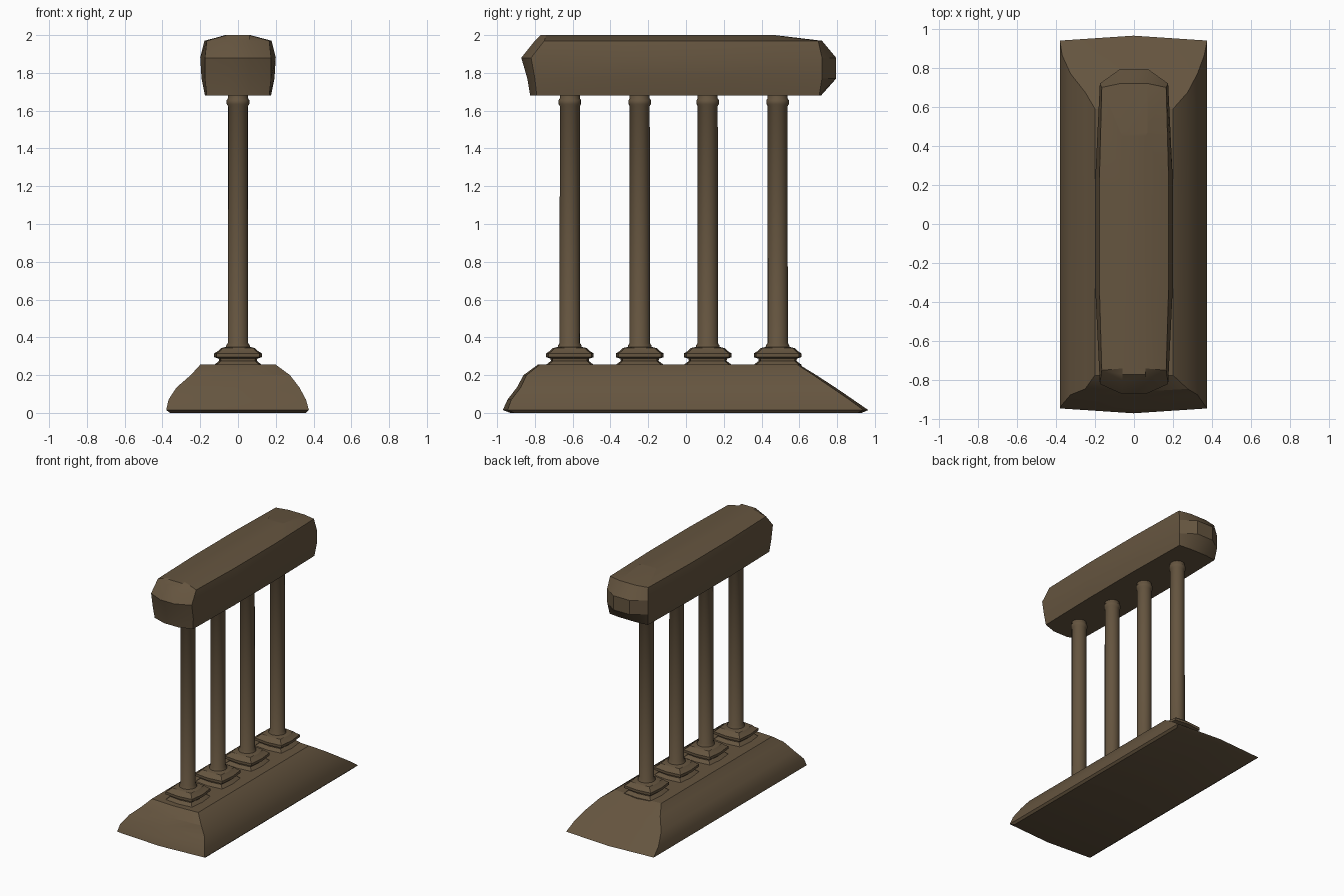
import bpy, bmesh
from math import cos, sin, pi, radians

if "Cube" in bpy.data.objects:
    bpy.data.objects.remove(bpy.data.objects["Cube"])

stone = bpy.data.materials.new("brown_stone")
stone.diffuse_color = (0.13, 0.09, 0.05, 1)
stone.use_nodes = True
stone.node_tree.nodes["Principled BSDF"].inputs["Base Color"].default_value = stone.diffuse_color


def loft(name, rings, smooth=None):
    """Skin a stack of equal-length closed rings and cap both ends."""
    bm = bmesh.new()
    loops = [[bm.verts.new(p) for p in ring] for ring in rings]
    for a, b in zip(loops, loops[1:]):
        for i in range(len(a)):
            j = (i + 1) % len(a)
            bm.faces.new((a[i], a[j], b[j], b[i]))
    bm.faces.new(loops[0][::-1])
    bm.faces.new(loops[-1])
    bmesh.ops.recalc_face_normals(bm, faces=bm.faces[:])
    mesh = bpy.data.meshes.new(name)
    bm.to_mesh(mesh)
    bm.free()
    ob = bpy.data.objects.new(name, mesh)
    mesh.materials.append(stone)
    bpy.context.collection.objects.link(ob)
    if smooth:
        bpy.ops.object.select_all(action='DESELECT')
        ob.select_set(True)
        bpy.context.view_layer.objects.active = ob
        bpy.ops.object.shade_smooth_by_angle(angle=radians(smooth))
    return ob


def slab(z, x0, x1, y0, y1, bow=0.0):
    """Rectangle with bowed short ends."""
    m = (x0 + x1) / 2
    return [(x0, y0, z), (m, y0 - bow, z), (x1, y0, z),
            (x1, y1, z), (m, y1 + bow, z), (x0, y1, z)]


def capsule(z, xe, xm, y0, y1, nose0, nose1):
    """Long outline with blunt noses and slightly swollen sides."""
    return [(-xe, y0, z), (-.06, nose0, z), (.06, nose0, z), (xe, y0, z),
            (xm, -.3, z), (xm, .2, z), (xe, y1, z), (.07, nose1, z),
            (-.07, nose1, z), (-xe, y1, z), (-xm, .2, z), (-xm, -.3, z)]


# sloping mound, long slope towards +y
loft("base", [
    slab(.0, -.36, .36, -.91, .91, .02),
    slab(.015, -.38, .375, -.945, .94, .025),
    slab(.07, -.368, .36, -.925, .865, .02),
    slab(.135, -.325, .325, -.875, .77, .02),
    slab(.2, -.25, .275, -.845, .675, .015),
    slab(.255, -.2, .2, -.775, .59, .01),
], 25)

# heavy lintel
loft("lintel", [
    capsule(1.68, .165, .175, -.79, .705, -.825, .715),
    capsule(1.77, .175, .193, -.80, .72, -.84, .795),
    capsule(1.88, .175, .2, -.82, .72, -.872, .795),
    capsule(1.97, .165, .178, -.75, .70, -.80, .72),
    capsule(2.0, .06, .065, -.74, .45, -.77, .47),
], 25)

# columns with moulded square plinths
PLINTH = [(.225, .128), (.255, .126), (.275, .1), (.287, .102), (.295, .126),
          (.315, .126), (.328, .105), (.343, .09), (.35, .06)]
SHAFT = [(.33, .066), (.357, .062), (.37, .054), (1.625, .053),
         (1.635, .06), (1.655, .06), (1.665, .053), (1.69, .053)]
for n, y in enumerate((-.615, -.245, .115, .485), 1):
    rings = []
    for z, h in PLINTH:
        c = h * .9
        rings.append([(px, y + py, z) for px, py in (
            (-c, -c), (0, -h), (c, -c), (h, 0), (c, c), (0, h), (-c, c), (-h, 0))])
    loft(f"plinth_{n}", rings, 20)
    loft(f"column_{n}", [[(r * cos(k * pi / 8), y + r * sin(k * pi / 8), z)
                          for k in range(16)] for z, r in SHAFT], 35)
